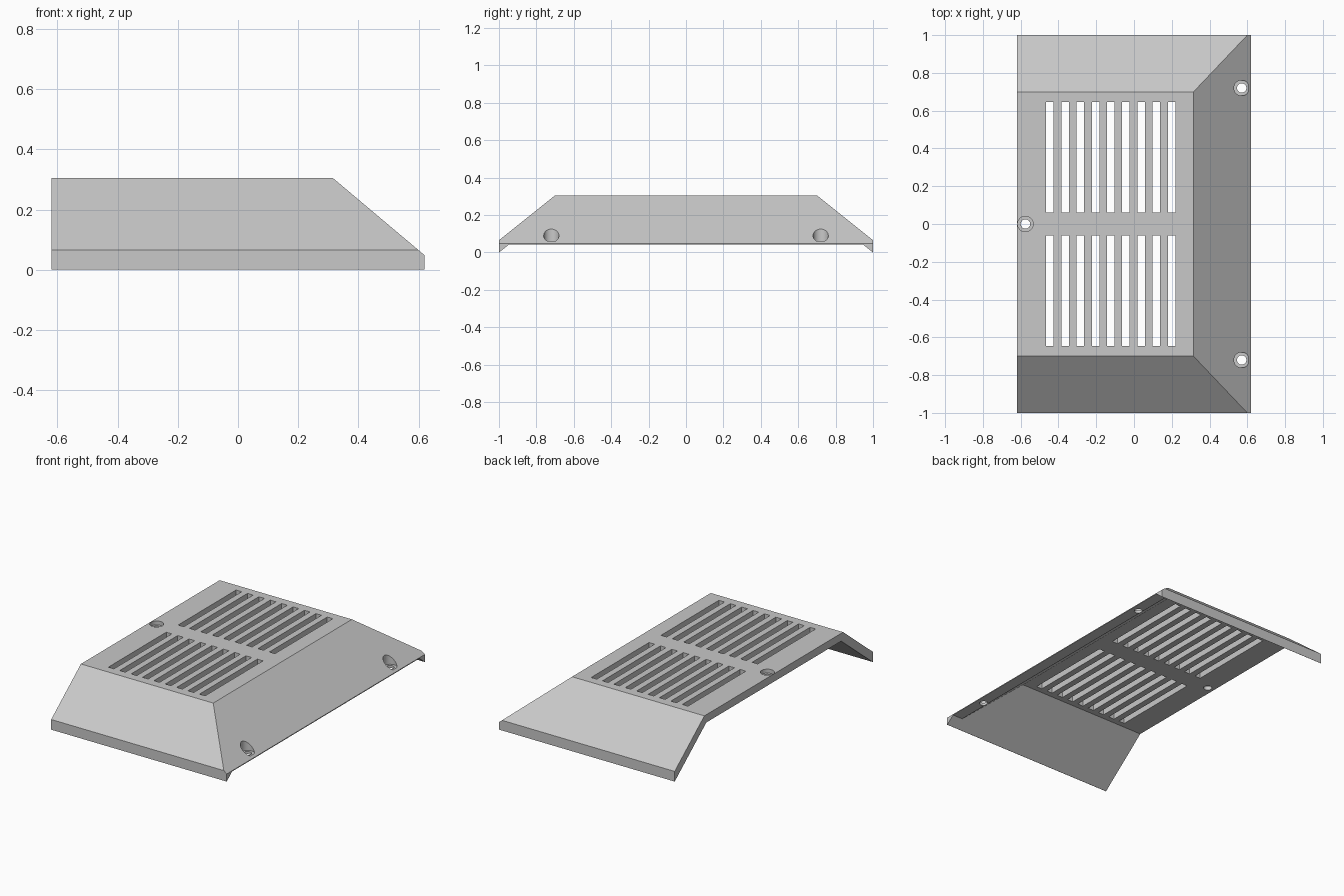
import bpy, bmesh
from mathutils import Matrix, Vector

if "Cube" in bpy.data.objects:
    bpy.data.objects.remove(bpy.data.objects["Cube"], do_unlink=True)

HALF_X, HALF_Y, HEIGHT = 0.62, 1.0, 0.305
TOP_X, TOP_Y = 0.315, 0.70        # edges of the flat top
SLOPE_X, SLOPE_Y = 0.842, 0.80    # fall per unit of the slanted walls
WALL = 0.05
LIP = 0.043                       # lower edge of the side wall

grey = bpy.data.materials.new("light grey")
grey.use_nodes = True
grey.diffuse_color = (0.58, 0.58, 0.58, 1)
grey.node_tree.nodes["Principled BSDF"].inputs["Base Color"].default_value = grey.diffuse_color


def add_box(bm, low, high):
    low, high = Vector(low), Vector(high)
    size = Matrix.Diagonal((high - low).to_4d())
    size[3][3] = 1
    bmesh.ops.create_cube(bm, size=1, matrix=Matrix.Translation((low + high) / 2) @ size)


def slice_off(bm, point, normal):
    geom = bm.verts[:] + bm.edges[:] + bm.faces[:]
    cut = bmesh.ops.bisect_plane(bm, geom=geom, plane_co=point, plane_no=normal, clear_outer=True)
    edges = [e for e in cut["geom_cut"] if isinstance(e, bmesh.types.BMEdge)]
    bmesh.ops.contextual_create(bm, geom=edges)


def slice_ends(bm, y, z):
    for side in (-1, 1):
        slice_off(bm, (0, side * y, z), (0, side * SLOPE_Y, 1))


def add_drill(bm, x, y, low, high, radius):
    bmesh.ops.create_cone(bm, cap_ends=True, segments=32, radius1=radius, radius2=radius,
                          depth=high - low, matrix=Matrix.Translation((x, y, (low + high) / 2)))


def finish(bm, name):
    bmesh.ops.recalc_face_normals(bm, faces=bm.faces)
    mesh = bpy.data.meshes.new(name)
    bm.to_mesh(mesh)
    bm.free()
    mesh.materials.append(grey)
    obj = bpy.data.objects.new(name, mesh)
    bpy.context.collection.objects.link(obj)
    return obj


# Outer body with three slanted sides
bm = bmesh.new()
add_box(bm, (-HALF_X, -HALF_Y, 0), (HALF_X, HALF_Y, HEIGHT))
slice_ends(bm, TOP_Y, HEIGHT)
slice_off(bm, (TOP_X, 0, HEIGHT), (SLOPE_X, 0, 1))
cover = finish(bm, "vent_cover")

# Hollow underside, open along the tall edge
cutters = []
drop_x = WALL * (1 + SLOPE_X ** 2) ** 0.5
bm = bmesh.new()
add_box(bm, (-1, -1.2, -0.1), (1, 1.2, HEIGHT - WALL))
slice_ends(bm, HALF_Y - 0.001, 0)
slice_off(bm, (TOP_X, 0, HEIGHT - drop_x), (SLOPE_X, 0, 1))
cutters.append(finish(bm, "hollow_cutter"))

# Raised lower edge of the slanted side wall
bm = bmesh.new()
add_box(bm, (0.4, -1.2, -0.1), (1, 1.2, LIP))
slice_ends(bm, HALF_Y - 0.001, 0)
cutters.append(finish(bm, "lip_cutter"))

# Two banks of ventilation slots
bm = bmesh.new()
for i in range(9):
    x = -0.445 + 0.0805 * i
    for low, high in ((-0.645, -0.06), (0.06, 0.645)):
        add_box(bm, (x - 0.02, low, 0.1), (x + 0.02, high, 0.5))
cutters.append(finish(bm, "slot_cutter"))

# Counterbored screw holes
screws = ((-0.575, 0, 0.28), (0.57, -0.72, 0.06), (0.57, 0.72, 0.06))
for name, radius in (("screw_head_cutter", 0.041), ("screw_hole_cutter", 0.025)):
    bm = bmesh.new()
    for x, y, floor in screws:
        low = floor if "head" in name else -0.1
        add_drill(bm, x, y, low, 0.5, radius)
    cutters.append(finish(bm, name))

# Cut everything out, keep the result and drop the cutters
for cutter in cutters:
    cutter.hide_render = True
    mod = cover.modifiers.new(cutter.name, "BOOLEAN")
    mod.operation, mod.solver, mod.object = "DIFFERENCE", "EXACT", cutter
bpy.context.view_layer.update()
result = bpy.data.meshes.new_from_object(cover.evaluated_get(bpy.context.evaluated_depsgraph_get()))
cover.modifiers.clear()
cover.data = result
for cutter in cutters:
    bpy.data.objects.remove(cutter, do_unlink=True)

# Smooth hole walls, crisp edges
bpy.ops.object.select_all(action="DESELECT")
cover.select_set(True)
bpy.context.view_layer.objects.active = cover
bpy.ops.object.shade_smooth_by_angle(angle=0.5)
